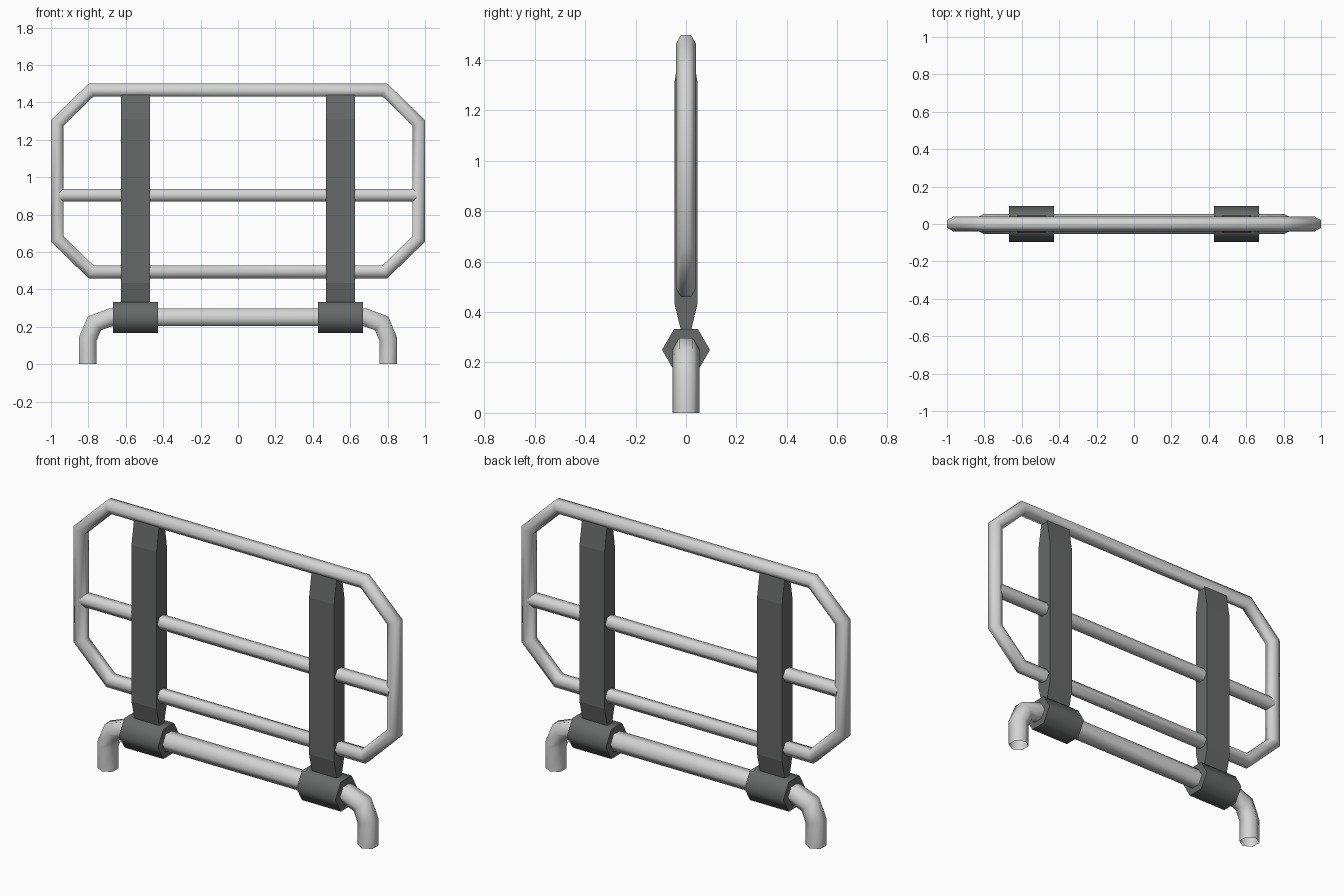
import bpy, bmesh, math
from mathutils import Vector

if "Cube" in bpy.data.objects:
    bpy.data.objects.remove(bpy.data.objects["Cube"])


def material(name, rgb):
    m = bpy.data.materials.new(name)
    m.diffuse_color = (*rgb, 1)
    m.use_nodes = True
    m.node_tree.nodes["Principled BSDF"].inputs["Base Color"].default_value = m.diffuse_color
    return m


LIGHT = material("light grey metal", (0.65, 0.66, 0.65))
DARK = material("dark grey metal", (0.135, 0.142, 0.14))


def finish(bm, name, mat, smooth=None):
    bmesh.ops.recalc_face_normals(bm, faces=bm.faces)
    me = bpy.data.meshes.new(name)
    bm.to_mesh(me)
    bm.free()
    me.materials.append(mat)
    ob = bpy.data.objects.new(name, me)
    bpy.context.collection.objects.link(ob)
    if smooth:
        bpy.ops.object.select_all(action='DESELECT')
        bpy.context.view_layer.objects.active = ob
        ob.select_set(True)
        bpy.ops.object.shade_smooth_by_angle(angle=math.radians(smooth))
    return ob


def tube(name, path, r, mat, closed=False, caps=False):
    """Hexagonal mitred tube along a path of (x, z) points at y = 0."""
    pts = [Vector(p) for p in path]
    n = len(pts)
    bm = bmesh.new()
    rings = []
    for i, p in enumerate(pts):
        a = (p - pts[i - 1]).normalized() if closed or i > 0 else None
        b = (pts[(i + 1) % n] - p).normalized() if closed or i < n - 1 else None
        a, b = a or b, b or a
        t = (a + b).normalized()
        side = Vector((-t.y, t.x)) / t.dot(a)
        ring = []
        for k in range(6):
            ang = k * math.pi / 3
            o = p + side * r * math.sin(ang)
            ring.append(bm.verts.new((o.x, r * math.cos(ang), o.y)))
        rings.append(ring)
    for i in range(n if closed else n - 1):
        A, B = rings[i], rings[(i + 1) % n]
        for k in range(6):
            j = (k + 1) % 6
            bm.faces.new((A[k], A[j], B[j], B[k]))
    if caps:
        bm.faces.new(rings[0])
        bm.faces.new(rings[-1])
    return finish(bm, name, mat, 62)


# Chamfered outer frame and middle rail
half = [(0.785, 0.493), (0.967, 0.67), (0.967, 1.29), (0.785, 1.466)]
tube("outer_frame", half + [(-x, z) for x, z in reversed(half)], 0.039, LIGHT, closed=True)
tube("middle_rail", [(-0.955, 0.903), (0.955, 0.903)], 0.039, LIGHT, caps=True)

# Bent base pipe with open feet
leg = [(0.803, 0), (0.803, 0.135), (0.768, 0.218), (0.682, 0.25)]
tube("base_pipe", leg + [(-x, z) for x, z in reversed(leg)], 0.054, LIGHT)

# Clamps round the base pipe, and tapered uprights
profile = [(0.016, 0.31), (0.046, 0.435), (0.046, 1.31), (0.02, 1.465)]
profile += [(-y, z) for y, z in reversed(profile)]
for s, label in ((-1, "left"), (1, "right")):
    tube(label + "_clamp", [(s * 0.548 - 0.12, 0.25), (s * 0.548 + 0.12, 0.25)], 0.095, DARK, caps=True)
    bm = bmesh.new()
    face = bm.faces.new([bm.verts.new((s * 0.548 - 0.077, y, z)) for y, z in profile])
    ext = bmesh.ops.extrude_face_region(bm, geom=[face], use_keep_orig=True)
    bmesh.ops.translate(bm, vec=(0.154, 0, 0),
                        verts=[v for v in ext["geom"] if isinstance(v, bmesh.types.BMVert)])
    finish(bm, label + "_upright", DARK)
